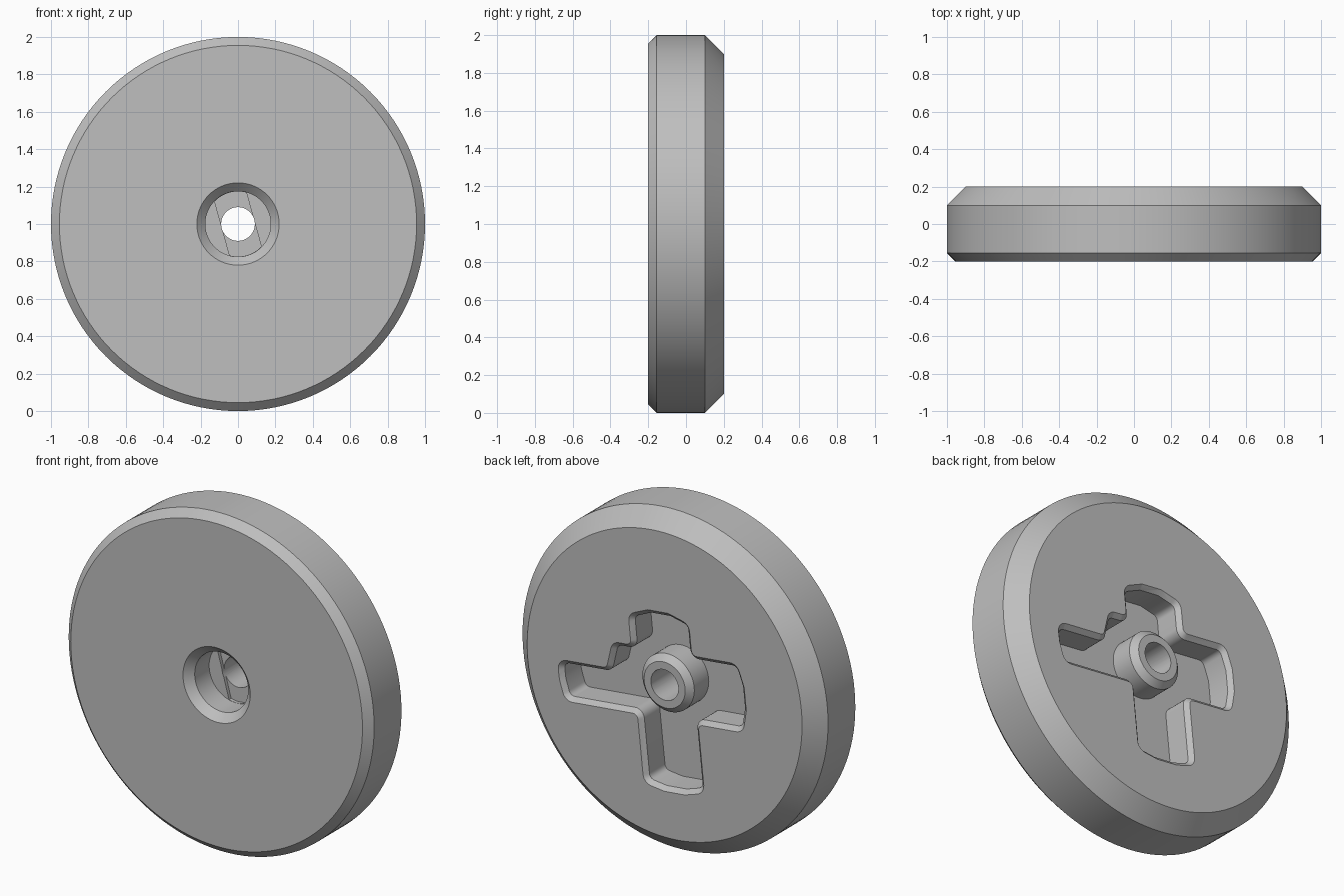
import bpy, bmesh, math
from mathutils import Vector, Matrix

cube = bpy.data.objects.get("Cube")
if cube:
    bpy.data.objects.remove(cube, do_unlink=True)

grey = bpy.data.materials.new("mid grey")
grey.use_nodes = True
GREY = (0.52, 0.52, 0.52, 1)
grey.diffuse_color = GREY
grey.node_tree.nodes["Principled BSDF"].inputs["Base Color"].default_value = GREY


def make_object(name, bm):
    bmesh.ops.recalc_face_normals(bm, faces=bm.faces[:])
    mesh = bpy.data.meshes.new(name)
    bm.to_mesh(mesh)
    bm.free()
    mesh.materials.append(grey)
    obj = bpy.data.objects.new(name, mesh)
    bpy.context.collection.objects.link(obj)
    return obj


def lathe(name, profile, steps=128):
    """Turn (radius, y) points around the wheel axle."""
    bm = bmesh.new()
    verts = [bm.verts.new((r, y, 0)) for r, y in profile]
    edges = [bm.edges.new(pair) for pair in zip(verts, verts[1:])]
    bmesh.ops.spin(bm, geom=verts + edges, cent=(0, 0, 0), axis=(0, 1, 0),
                   angle=math.tau, steps=steps)
    bmesh.ops.remove_doubles(bm, verts=bm.verts[:], dist=1e-5)
    bmesh.ops.translate(bm, verts=bm.verts[:], vec=(0, 0, 1))
    return make_object(name, bm)


def inset(points, d):
    """Move a counter-clockwise outline inward by d with mitred corners."""
    result = []
    for i, p in enumerate(points):
        a = (p - points[i - 1]).normalized()
        b = (points[(i + 1) % len(points)] - p).normalized()
        na, nb = Vector((-a.y, a.x)), Vector((-b.y, b.x))
        result.append(p + (na + nb) * d / (1 + na.dot(nb)))
    return result


def prism(name, outline, levels, angle):
    """Stack (y, inset) copies of an outline and turn it about the axle."""
    bm = bmesh.new()
    turn = Matrix.Rotation(angle, 2)
    rings = []
    for y, d in levels:
        flat = [turn @ p for p in inset(outline, d)]
        rings.append([bm.verts.new((p.x, y, p.y + 1)) for p in flat])
    n = len(outline)
    for lower, upper in zip(rings, rings[1:]):
        for i in range(n):
            j = (i + 1) % n
            bm.faces.new((lower[i], lower[j], upper[j], upper[i]))
    bm.faces.new(rings[0])
    bm.faces.new(rings[-1])
    return make_object(name, bm)


def round_corners(points, outer, inner, steps=6):
    """Fillet the sharp corners of a counter-clockwise outline."""
    result = []
    for i, p in enumerate(points):
        a = (p - points[i - 1]).normalized()
        b = (points[(i + 1) % len(points)] - p).normalized()
        turn = math.atan2(a.x * b.y - a.y * b.x, a.dot(b))
        if abs(turn) < math.radians(30):
            result.append(p)
            continue
        radius = outer if turn > 0 else inner
        start = p - a * radius * math.tan(abs(turn) / 2)
        side = math.copysign(1, turn)
        centre = start + Vector((-a.y, a.x)) * radius * side
        for k in range(steps + 1):
            result.append(centre + Matrix.Rotation(turn * k / steps, 2) @ (start - centre))
    return result


def combine(target, tool, operation):
    mod = target.modifiers.new(operation, 'BOOLEAN')
    mod.operation = operation
    mod.solver = 'EXACT'
    mod.object = tool
    bpy.context.view_layer.objects.active = target
    bpy.ops.object.modifier_apply(modifier=mod.name)
    bpy.data.objects.remove(tool, do_unlink=True)


# Wheel disc with bevelled rims and a chamfered front recess
FLOOR = 0.03
wheel = lathe("wheel", [(0, -0.02), (0.175, -0.02), (0.175, -0.155), (0.22, -0.2),
                        (0.955, -0.2), (1, -0.155), (1, 0.1), (0.9, 0.2), (0, 0.2)])

# Cross-shaped back pocket: four arms of growing length, one with a step
W = 0.2
arms = [[(-W, 0.04, 0.705), (0.04, W, 0.38)],
        [(-W, W, 0.43)], [(-W, W, 0.535)], [(-W, W, 0.63)]]
outline = []
for quarter, pieces in enumerate(arms):
    turn = Matrix.Rotation(quarter * math.pi / 2, 2)
    for lo, hi, reach in pieces:
        parts = max(1, int((hi - lo) / 0.12))
        for k in range(parts + 1):
            s = lo + (hi - lo) * k / parts
            outline.append(turn @ Vector((math.sqrt(reach ** 2 - s ** 2), s)))
    outline.append(turn @ Vector((W, W)))
outline = round_corners(outline, 0.06, 0.03)
pocket = prism("pocket_cutter", outline,
               [(0.21, -0.01), (0.175, 0.025), (FLOOR, 0.025)], math.radians(-6))
combine(wheel, pocket, 'DIFFERENCE')

# Chamfered hub standing in the pocket
hub = lathe("hub", [(0, 0.015), (0.17, 0.015), (0.17, 0.165), (0.135, 0.2), (0, 0.2)], 64)
combine(wheel, hub, 'UNION')

# Shallow slot across the recess floor
half = math.asin(0.088 / 0.174)
slot_outline = []
for middle in (math.pi / 2, -math.pi / 2):
    for k in range(9):
        a = middle + half * (k / 4 - 1)
        slot_outline.append(Vector((math.cos(a), math.sin(a))) * 0.174)
slot = prism("slot_cutter", slot_outline, [(-0.05, 0), (0, 0)], math.radians(15.5))
combine(wheel, slot, 'DIFFERENCE')

# Axle hole
hole = lathe("hole_cutter", [(0, -0.3), (0.09, -0.3), (0.09, 0.3), (0, 0.3)], 64)
combine(wheel, hole, 'DIFFERENCE')

bpy.ops.object.select_all(action='DESELECT')
wheel.select_set(True)
bpy.context.view_layer.objects.active = wheel
bpy.ops.object.shade_smooth_by_angle(angle=math.radians(30))
